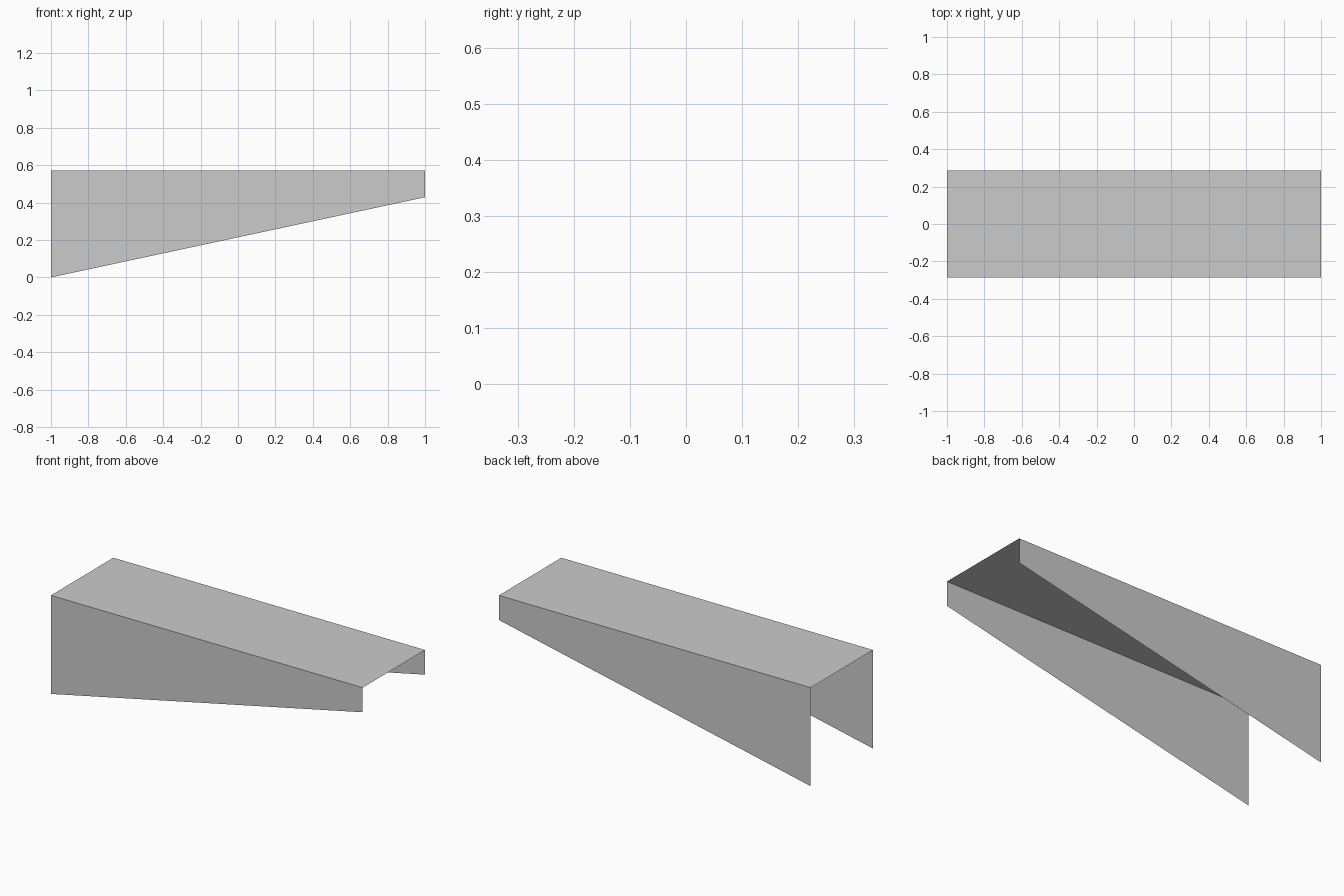
import bpy

if "Cube" in bpy.data.objects:
    bpy.data.objects.remove(bpy.data.objects["Cube"])

HALF_LENGTH = 1.0
HALF_WIDTH = 2 / 7
TOP = 4 / 7
TIP_BOTTOM = 3 / 7   # lower edge height at the shallow end


def sheet(name, points):
    """Single flat, zero-thickness panel from its outline."""
    mesh = bpy.data.meshes.new(name)
    mesh.from_pydata(points, [], [range(len(points))])
    mesh.update()
    obj = bpy.data.objects.new(name, mesh)
    bpy.context.collection.objects.link(obj)
    return obj


# Flat top panel
sheet("top_panel", [(-HALF_LENGTH, -HALF_WIDTH, TOP), (HALF_LENGTH, -HALF_WIDTH, TOP),
                    (HALF_LENGTH, HALF_WIDTH, TOP), (-HALF_LENGTH, HALF_WIDTH, TOP)])

# Tapered side panels, open at both ends and underneath
profile = [(-HALF_LENGTH, 0), (HALF_LENGTH, TIP_BOTTOM), (HALF_LENGTH, TOP), (-HALF_LENGTH, TOP)]
for name, side, outline in (("front_side_panel", -1, profile),
                            ("back_side_panel", 1, profile[::-1])):
    sheet(name, [(x, side * HALF_WIDTH, z) for x, z in outline])
